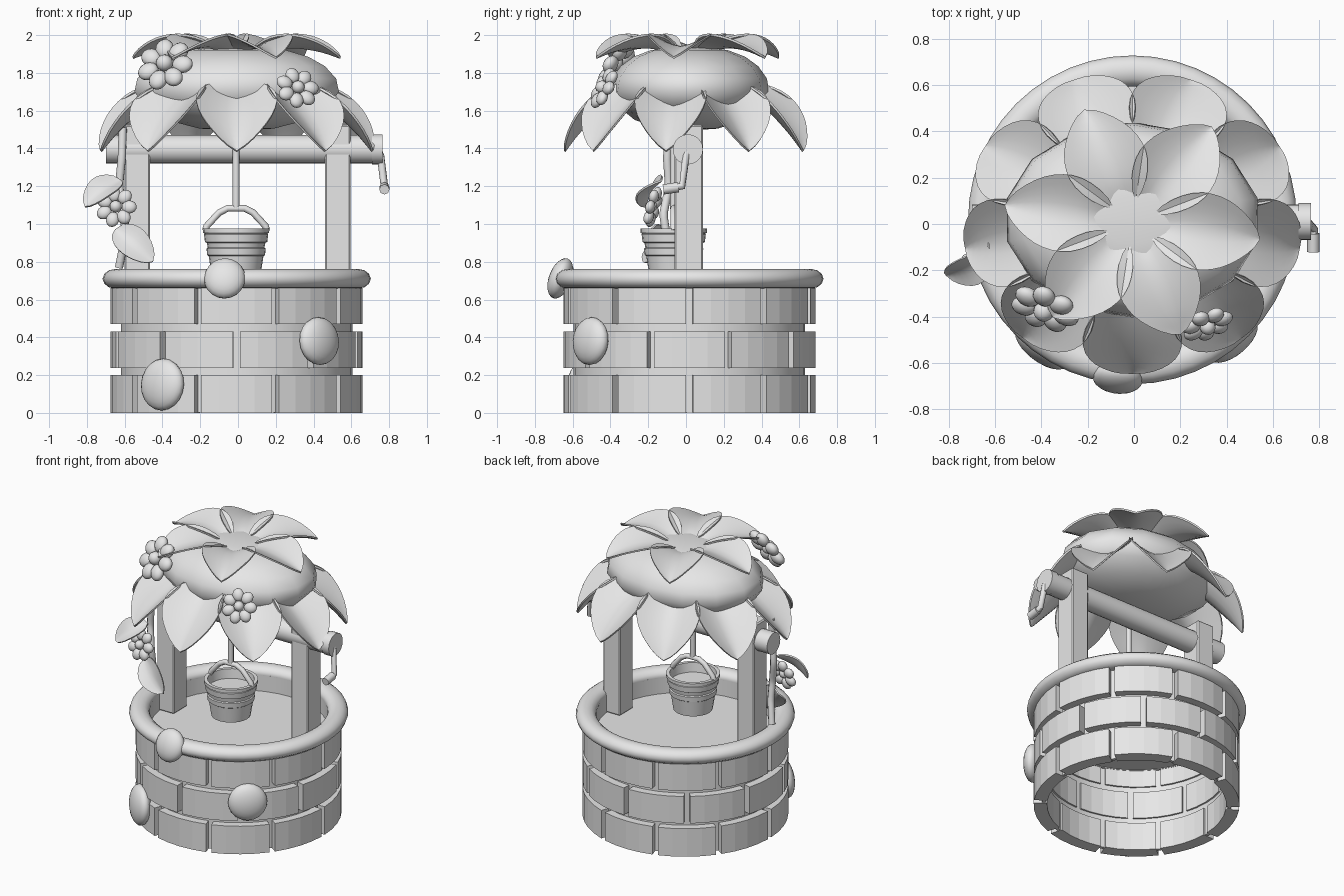
import bpy, bmesh, math
from mathutils import Vector, Matrix

if "Cube" in bpy.data.objects:
    bpy.data.objects.remove(bpy.data.objects["Cube"])

CX, CY = -0.007, 0.018
mat = bpy.data.materials.new("light_grey")
mat.diffuse_color = (0.8, 0.8, 0.8, 1)
mat.use_nodes = True
mat.node_tree.nodes["Principled BSDF"].inputs["Base Color"].default_value = mat.diffuse_color


def finish(bm, name, angle=40):
    bmesh.ops.recalc_face_normals(bm, faces=bm.faces)
    me = bpy.data.meshes.new(name)
    bm.to_mesh(me)
    bm.free()
    me.materials.append(mat)
    if angle:
        me.shade_smooth()
        me.set_sharp_from_angle(angle=math.radians(angle))
    ob = bpy.data.objects.new(name, me)
    bpy.context.collection.objects.link(ob)
    return ob


def lathe(name, prof, seg, c=(CX, CY), sc=(1, 1), closed=False, angle=40, phase=0):
    bm = bmesh.new()
    rings = []
    for r, z in prof:
        if r < 1e-5:
            rings.append([bm.verts.new((c[0], c[1], z))] * seg)
            continue
        rings.append([bm.verts.new((c[0] + r * sc[0] * math.cos(phase + 2 * math.pi * i / seg),
                                    c[1] + r * sc[1] * math.sin(phase + 2 * math.pi * i / seg), z))
                      for i in range(seg)])
    n = len(prof)
    for k in range(n if closed else n - 1):
        a, b = rings[k], rings[(k + 1) % n]
        for i in range(seg):
            j = (i + 1) % seg
            vs = list(dict.fromkeys([a[i], a[j], b[j], b[i]]))
            if len(vs) > 2:
                bm.faces.new(vs)
    return finish(bm, name, angle)


def tube(name, pts, rad, smooth_path=False):
    cu = bpy.data.curves.new(name, 'CURVE')
    cu.dimensions = '3D'
    cu.bevel_depth, cu.bevel_resolution, cu.use_fill_caps = rad, 2, True
    if smooth_path:
        sp = cu.splines.new('NURBS')
        sp.use_endpoint_u, sp.order_u, sp.resolution_u = True, 3, 5
    else:
        sp = cu.splines.new('POLY')
    sp.points.add(len(pts) - 1)
    for p, q in zip(sp.points, pts):
        p.co = (*q, 1)
    tmp = bpy.data.objects.new(name, cu)
    bpy.context.collection.objects.link(tmp)
    bm = bmesh.new()
    bm.from_mesh(tmp.to_mesh())
    bpy.data.objects.remove(tmp)
    return finish(bm, name, 50)


def frame(loc, normal, scale=(1, 1, 1)):
    q = Vector(normal).to_track_quat('Z', 'Y').to_matrix().to_4x4()
    return Matrix.Translation(loc) @ q @ Matrix.Diagonal((*scale, 1))


# Brick wall: three staggered courses of ten curved bricks
for row, (z0, z1) in enumerate([(0, 0.2), (0.237, 0.43), (0.47, 0.66)]):
    bm = bmesh.new()
    for k in range(10):
        mid = math.radians(-90 + 36 * k + (18 if row == 1 else 0))
        half = math.radians(16.4)
        cols = []
        for s in range(5):
            a = mid - half + 2 * half * s / 4
            cols.append([bm.verts.new((CX + r * math.cos(a), CY + r * math.sin(a), z))
                         for r, z in ((0.58, z0), (0.667, z0), (0.667, z1), (0.58, z1))])
        for p, q in zip(cols, cols[1:]):
            for i in range(4):
                j = (i + 1) % 4
                bm.faces.new((p[i], p[j], q[j], q[i]))
        bm.faces.new(cols[0])
        bm.faces.new(cols[-1])
    finish(bm, "brick_course_%d" % (row + 1), 0)
lathe("mortar_ring", [(0.592, 0.003), (0.613, 0.003), (0.613, 0.68), (0.592, 0.68)], 40, closed=True)

# Rounded rim, smooth inner lining and water surface
lathe("rim", [(0.643 + 0.067 * math.cos(t * math.pi / 6), 0.71 + 0.052 * math.sin(t * math.pi / 6))
              for t in range(12)], 48, closed=True)
lathe("inner_lining", [(0.577, 0.59), (0.577, 0.71), (0.59, 0.71), (0.59, 0.59)], 40, closed=True)
lathe("water", [(0, 0.595), (0.58, 0.595)], 40)

# Pebbles stuck on the wall
for i, (x, y, z, w, h) in enumerate([(-0.40, -0.535, 0.15, 0.135, 0.138),
                                     (0.43, -0.505, 0.38, 0.128, 0.127),
                                     (-0.07, -0.665, 0.712, 0.11, 0.112)]):
    bm = bmesh.new()
    n = (x, y, 0.25 if i == 2 else 0.05)
    bmesh.ops.create_uvsphere(bm, u_segments=20, v_segments=12, radius=1,
                              matrix=frame((x, y, z), n, (w, h, 0.06)))
    finish(bm, "pebble_%d" % (i + 1), 60)

# Posts
for side, nm in ((-1, "left_post"), (1, "right_post")):
    bm = bmesh.new()
    bmesh.ops.create_cube(bm, size=1, matrix=Matrix.Translation((side * 0.53 - 0.003, 0.015, 1.06))
                          @ Matrix.Diagonal((0.135, 0.15, 0.93, 1)))
    bmesh.ops.bevel(bm, geom=bm.edges[:], offset=0.008, segments=1, affect='EDGES')
    finish(bm, nm, 0)


# Axle, end collar and crank
def rod(name, x0, x1, r, seg):
    bm = bmesh.new()
    bmesh.ops.create_cone(bm, cap_ends=True, segments=seg, radius1=r, radius2=r, depth=x1 - x0,
                          matrix=frame(((x0 + x1) / 2, 0.01, 1.395), (1, 0, 0)))
    finish(bm, name)


rod("axle", -0.70, 0.74, 0.075, 20)
rod("axle_collar", 0.71, 0.765, 0.08, 20)
tube("crank_arm", [(0.74, 0.01, 1.395), (0.755, 0.0, 1.36), (0.775, -0.02, 1.2), (0.775, -0.11, 1.185)], 0.02)
tube("crank_grip", [(0.775, -0.04, 1.195), (0.775, -0.12, 1.183)], 0.027)

# Rope and bucket
BC = (-0.01, -0.065)
tube("rope", [(BC[0], BC[1], 1.08), (BC[0], BC[1], 1.42)], 0.019)
lathe("bucket", [(0, 0.72), (0.128, 0.72), (0.145, 0.83), (0.153, 0.835), (0.157, 0.87), (0.15, 0.875),
                 (0.155, 0.9), (0.165, 0.905), (0.17, 0.945), (0.165, 0.95), (0.175, 0.952),
                 (0.176, 0.975), (0.152, 0.975), (0.145, 0.91), (0, 0.91)], 24, c=BC, angle=35)
tube("bucket_handle", [(BC[0] + x, BC[1], z) for x, z in
                       ((-0.163, 0.965), (-0.155, 0.99), (-0.09, 1.06), (-0.045, 1.083), (0.045, 1.083),
                        (0.09, 1.06), (0.155, 0.99), (0.163, 0.965))], 0.018)

# Roof dome, a squashed bulb
lathe("roof_dome", [(0, 1.935), (0.14, 1.935), (0.27, 1.92), (0.39, 1.885), (0.48, 1.835), (0.54, 1.77),
                    (0.555, 1.70), (0.50, 1.625), (0.38, 1.55), (0.2, 1.505), (0, 1.495)],
      14, sc=(1, 0.76), angle=80, phase=math.pi / 14)


# Cupped petals following a radius/height path
def path_at(path, u):
    t = u * (len(path) - 1)
    i = min(int(t), len(path) - 2)
    p = [Vector(path[max(0, min(len(path) - 1, i + k))]) for k in (-1, 0, 1, 2)]
    f = t - i
    return 0.5 * (2 * p[1] + (p[2] - p[0]) * f + (2 * p[0] - 5 * p[1] + 4 * p[2] - p[3]) * f * f
                  + (3 * p[1] - p[0] - 3 * p[2] + p[3]) * f ** 3)


def petal(bm, path, width, cup, xf, power=0.95, nu=14, nv=8, thick=0.012):
    rows = []
    for side in (1, -1):
        for a in range(nu + 1):
            u = a / nu
            p = path_at(path, u)
            d = path_at(path, min(1, u + 0.02)) - path_at(path, max(0, u - 0.02))
            n = Vector((-d.y, d.x)).normalized()
            w = max(0.004, max(0, math.sin(math.pi * u ** 0.9)) ** power)
            row = []
            for b in range(nv + 1):
                v = 2 * b / nv - 1
                q = p + n * (cup * w * abs(v) ** 1.5 + side * thick / 2)
                row.append(bm.verts.new(xf(Vector((q.x, width * w * v, q.y)))))
            rows.append(row)
    top, bot = rows[:nu + 1], rows[nu + 1:]
    for g in (top, bot):
        for r0, r1 in zip(g, g[1:]):
            for b in range(nv):
                bm.faces.new((r0[b], r0[b + 1], r1[b + 1], r1[b]))
    for a in range(nu):
        for b in (0, nv):
            bm.faces.new((top[a][b], top[a + 1][b], bot[a + 1][b], bot[a][b]))
    for a in (0, nu):
        for b in range(nv):
            bm.faces.new((top[a][b], top[a][b + 1], bot[a][b + 1], bot[a][b]))


def petal_ring(name, count, first, path, width, cup, sx, sy):
    bm = bmesh.new()
    for k in range(count):
        rot = Matrix.Rotation(math.radians(first + 360 / count * k), 4, 'Z')
        m = Matrix.Translation((CX, CY - 0.01, 0)) @ Matrix.Diagonal((sx, sy, 1, 1)) @ rot
        petal(bm, path, width, cup, lambda p: m @ p)
    finish(bm, name, 50)


petal_ring("lower_petals", 9, -90, [(0.29, 1.74), (0.41, 1.67), (0.53, 1.58), (0.64, 1.475), (0.715, 1.385)],
           0.21, 0.085, 1.02, 0.91)
petal_ring("upper_petals", 6, -8, [(0.07, 1.895), (0.19, 1.93), (0.32, 1.935), (0.45, 1.915), (0.555, 1.88)],
           0.178, 0.066, 1.0, 0.94)


# Flowers: ring of flattened beads around a centre bead
def flower(name, loc, normal, rad):
    bm = bmesh.new()
    f = frame(loc, normal)
    for k in range(7):
        m = f @ Matrix.Rotation(2 * math.pi * k / 7, 4, 'Z') @ Matrix.Translation((rad * 0.65, 0, 0)) \
            @ Matrix.Diagonal((rad * 0.38, rad * 0.33, rad * 0.24, 1))
        bmesh.ops.create_uvsphere(bm, u_segments=14, v_segments=8, radius=1, matrix=m)
    bmesh.ops.create_uvsphere(bm, u_segments=14, v_segments=8, radius=rad * 0.3,
                              matrix=f @ Matrix.Translation((0, 0, rad * 0.1)))
    finish(bm, name, 60)


flower("roof_flower_large", (-0.385, -0.365, 1.845), (-0.3, -0.8, 0.5), 0.15)
flower("roof_flower_small", (0.315, -0.435, 1.72), (0.3, -0.85, 0.45), 0.115)
flower("vine_flower", (-0.645, -0.175, 1.09), (-0.2, -0.95, 0.25), 0.108)

# Climbing vine with two leaves
tube("vine_stem", [(-0.61, -0.09, 1.51), (-0.615, -0.10, 1.35), (-0.63, -0.09, 1.2), (-0.60, -0.12, 1.05),
                   (-0.60, -0.10, 0.92), (-0.63, -0.07, 0.77)], 0.023, True)


def leaf(name, base, tip, face, width):
    base, tip = Vector(base), Vector(tip)
    d = tip - base
    x = d.normalized()
    y = Vector(face).cross(x).normalized()
    z = x.cross(y)
    bm = bmesh.new()
    petal(bm, [(0, 0), (d.length * 0.5, 0.02), (d.length, 0)], width, 0.03,
          lambda p: base + x * p.x + y * p.y + z * p.z, 0.8, 10, 6, 0.01)
    finish(bm, name, 50)


leaf("vine_leaf_upper", (-0.62, -0.13, 1.23), (-0.81, -0.22, 1.09), (-0.3, -0.8, 0.6), 0.08)
leaf("vine_leaf_lower", (-0.65, -0.12, 0.97), (-0.45, -0.20, 0.80), (0.1, -0.95, 0.2), 0.085)
